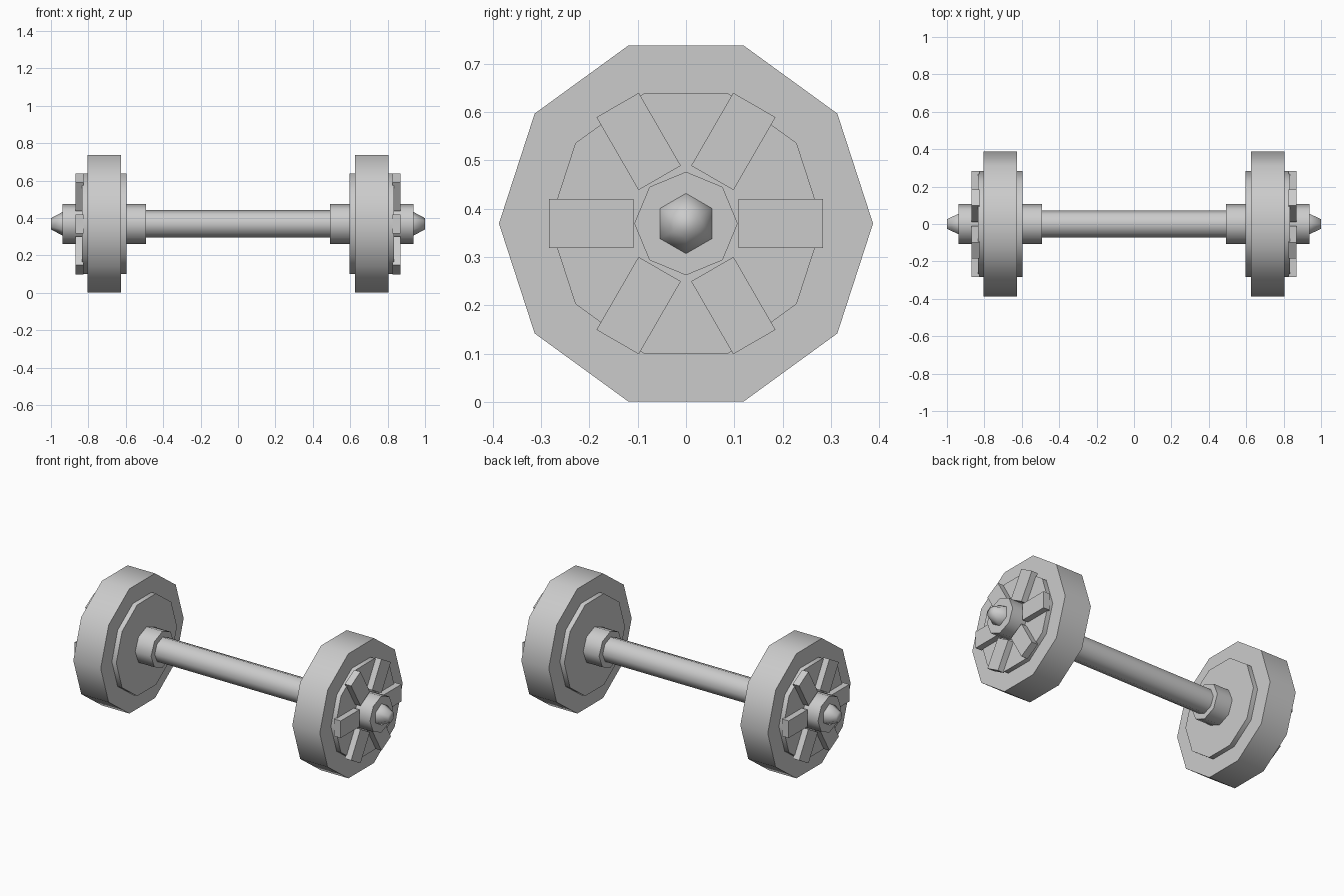
import bpy, bmesh
from math import sin, cos, pi, radians
from mathutils import Matrix

if "Cube" in bpy.data.objects:
    bpy.data.objects.remove(bpy.data.objects["Cube"])

Z = 0.369  # height of the bar axis


def finish(bm, name, smooth_angle=None):
    bmesh.ops.recalc_face_normals(bm, faces=bm.faces)
    mesh = bpy.data.meshes.new(name)
    bm.to_mesh(mesh)
    bm.free()
    ob = bpy.data.objects.new(name, mesh)
    ob.location.z = Z
    bpy.context.collection.objects.link(ob)
    if smooth_angle:
        bpy.ops.object.select_all(action='DESELECT')
        ob.select_set(True)
        bpy.context.view_layer.objects.active = ob
        bpy.ops.object.shade_smooth_by_angle(angle=radians(smooth_angle))
    return ob


def turned(name, profile, sides, phase=0.0, smooth_angle=50):
    """Closed solid of (x, radius) rings around the x axis."""
    bm = bmesh.new()
    rings = []
    for x, r in profile:
        rings.append([bm.verts.new((x, r * cos(phase + 2 * pi * i / sides),
                                    r * sin(phase + 2 * pi * i / sides)))
                      for i in range(sides)])
    for a, b in zip(rings, rings[1:]):
        for i in range(sides):
            j = (i + 1) % sides
            bm.faces.new((a[i], a[j], b[j], b[i]))
    bm.faces.new(rings[0])
    bm.faces.new(rings[-1])
    return finish(bm, name, smooth_angle)


# Central grip bar
turned("bar", [(-0.5, 0.073), (0.5, 0.073)], 8)

for s, side in ((-1, "left"), (1, "right")):
    # Heavy ten-sided plate and the thinner disc passing through it
    turned(side + "_plate", [(s * 0.626, 0.387), (s * 0.805, 0.387)], 10)
    turned(side + "_disc", [(s * 0.597, 0.283), (s * 0.833, 0.283)], 10)
    # Hub collar running from inside to outside
    turned(side + "_hub", [(s * 0.493, 0.107), (s * 0.937, 0.107)], 8)
    # Rounded end cap
    turned(side + "_end_cap", [(s * 0.93, 0.063), (s * 0.94, 0.062), (s * 1.0, 0.03)],
           6, pi / 2, 80)
    # Six radial ribs on the outer face
    bm = bmesh.new()
    for i in range(6):
        m = (Matrix.Rotation(i * pi / 3, 4, 'X')
             @ Matrix.Translation((s * 0.848, 0.196, 0))
             @ Matrix.Diagonal((0.042, 0.174, 0.101, 1)))
        bmesh.ops.create_cube(bm, size=1, matrix=m)
    finish(bm, side + "_ribs")
